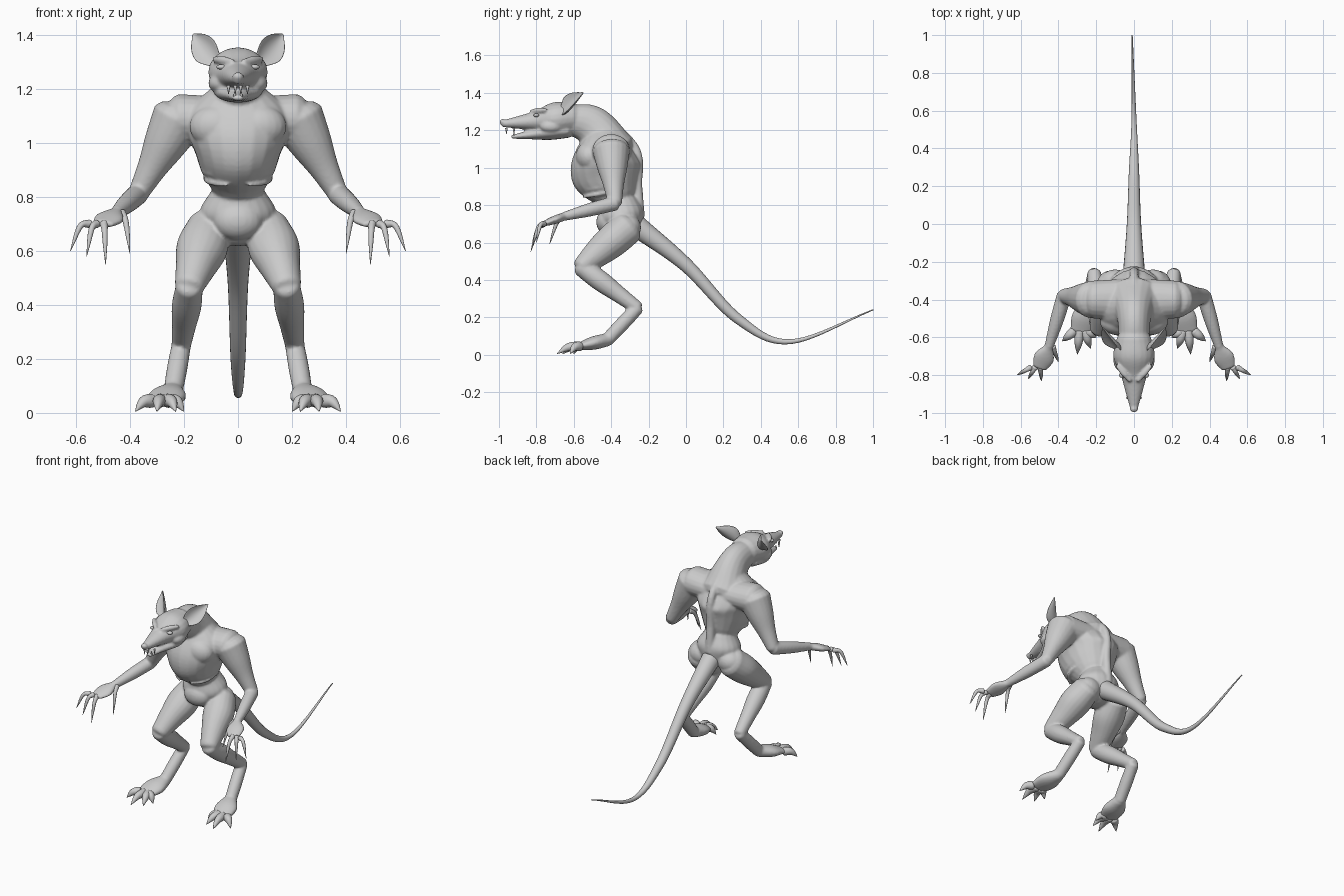
import bpy, bmesh, math
from mathutils import Vector, Matrix

if "Cube" in bpy.data.objects:
    bpy.data.objects.remove(bpy.data.objects["Cube"], do_unlink=True)

hide = bpy.data.materials.new("grey_hide")
hide.use_nodes = True
hide.diffuse_color = (.6, .6, .6, 1)
hide.node_tree.nodes["Principled BSDF"].inputs["Base Color"].default_value = hide.diffuse_color

X, Y, Z = Vector((1, 0, 0)), Vector((0, 1, 0)), Vector((0, 0, 1))
MIDDLE, BOTH = (1,), (1, -1)


def sample(values, t):
    """Value at t from zero to one on a smooth curve through evenly spaced values."""
    padded = [values[0] * 2 - values[1], *values, values[-1] * 2 - values[-2]]
    spans = len(values) - 1
    i = min(int(max(t, 0) * spans), spans - 1)
    before, start, end, after = padded[i:i + 4]
    f = t * spans - i
    slope = end - before
    curve = before * 2 - start * 5 + end * 4 - after
    twist = start * 3 - before - end * 3 + after
    return start + (slope * f + curve * f * f + twist * f ** 3) / 2


def skin(bm, joints, widths, depths=None, ref=X, sides=BOTH, segments=20, steps=20, curl=0):
    """Skin a round-ended elliptical limb over joints; curl bends its section to a crescent."""
    joints = [Vector(joint) for joint in joints]
    depths = depths or widths
    cap = [(math.sin(angle), math.cos(angle)) for angle in (.1, .5, 1)]
    frames = [(0, shrink, -push) for shrink, push in cap]
    frames += [(k / steps, 1, 0) for k in range(steps + 1)]
    frames += [(1, shrink, push) for shrink, push in reversed(cap)]
    for side in sides:
        rings = []
        for t, shrink, push in frames:
            along = (sample(joints, t + .01) - sample(joints, t - .01)).normalized()
            u = (ref - along * ref.dot(along)).normalized()
            v = along.cross(u)
            width, depth = sample(widths, t), sample(depths, t)
            centre = sample(joints, t) + along * push * min(width, depth) / 2
            ring = []
            for k in range(segments):
                angle = math.tau * k / segments
                c, s = math.cos(angle), math.sin(angle)
                co = centre + (u * width * c + v * (depth * s + curl * width * c * c)) * shrink
                ring.append(bm.verts.new((co.x * side, co.y, co.z)))
            rings.append(ring)
        for low, high in zip(rings, rings[1:]):
            for k in range(segments):
                n = (k + 1) % segments
                bm.faces.new((low[k], low[n], high[n], high[k]))
        bm.faces.new(rings[0])
        bm.faces.new(rings[-1])


def blob(bm, centre, size, sides=BOTH):
    """Ellipsoid muscle or organ."""
    for side in sides:
        place = Matrix.Translation((centre[0] * side, centre[1], centre[2]))
        bmesh.ops.create_uvsphere(bm, u_segments=20, v_segments=12, radius=1,
                                  matrix=place @ Matrix.Diagonal((*size, 1)))


def digit(bm, root, tip, lift, widths):
    """Arched finger or toe that tapers into a claw, fanned out from its root."""
    tip = Vector(tip)
    start = root + X * (tip.x - root.x) * .4
    skin(bm, [start, start.lerp(tip, .5) + Z * lift, tip], widths, segments=12)


def finish(bm, name, fuse=False):
    """Turn the mesh into a smooth object, optionally fusing overlapping parts."""
    bmesh.ops.recalc_face_normals(bm, faces=bm.faces)
    mesh = bpy.data.meshes.new(name)
    bm.to_mesh(mesh)
    bm.free()
    mesh.shade_smooth()
    mesh.materials.append(hide)
    obj = bpy.data.objects.new(name, mesh)
    bpy.context.collection.objects.link(obj)
    if fuse:
        remesh = obj.modifiers.new("fuse", "REMESH")
        remesh.mode = "VOXEL"
        remesh.voxel_size = .007
        remesh.use_smooth_shade = True
        relax = obj.modifiers.new("relax", "SMOOTH")
        relax.factor = .5
        relax.iterations = 5


# Joints of the left side
shoulder, elbow = Vector((.22, -.4, 1.09)), Vector((.37, -.38, .81))
wrist, knuckles = Vector((.45, -.65, .74)), Vector((.5, -.76, .7))
hip, knee = Vector((.11, -.31, .68)), Vector((.18, -.56, .47))
hock, heel = Vector((.21, -.26, .25)), Vector((.24, -.42, .08))
ball = Vector((.28, -.57, .045))

# Pelvis, rib cage and neck
body = bmesh.new()
skin(body, [(0, -.33, .67), (0, -.36, .82)], (.1, .14, .1), (.1, .12, .1), sides=MIDDLE)
skin(body, [(0, -.38, .85), (0, -.43, 1), (0, -.44, 1.2)],
     (.11, .14, .16, .19, .19, .1), (.12, .16, .19, .18, .14, .09), sides=MIDDLE)
skin(body, [(0, -.62, 1.26), (0, -.5, 1.22), (0, -.38, 1.08)],
     (.08, .09, .14), (.08, .11, .12), sides=MIDDLE)
blob(body, (.08, -.52, 1.06), (.1, .07, .08))
blob(body, (0, -.42, .71), (.09, .06, .07), MIDDLE)

# Ribs wrap around the cage, spine runs down the back
for row in range(5):
    width, height = .12 + row * .01, .87 + row * .035
    turns = [math.radians(angle) for angle in (20, 50, 80, 110)]
    skin(body, [(width * math.sin(turn), -.41 - (width + .03) * math.cos(turn),
                 height - .03 * math.cos(turn)) for turn in turns],
         (.005, .012, .005), ref=Z, segments=10)
skin(body, [(0, -.45, 1.28), (0, -.27, 1.1), (0, -.26, .9), (0, -.25, .74)],
     (.02, .03), sides=MIDDLE)

# Arms
skin(body, [shoulder - X * .17, shoulder], (.11, .1), (.08, .09), ref=Y)
skin(body, [shoulder, elbow], (.1, .08, .055, .038), ref=Y)
skin(body, [elbow, wrist], (.04, .036, .024))
skin(body, [wrist, knuckles], (.024, .055, .04), (.022, .022, .014))

# Legs
skin(body, [hip, knee], (.08, .095, .075, .055), (.09, .09, .075, .05))
skin(body, [knee, hock], (.05, .055, .045, .036))
skin(body, [hock, heel], (.036, .038, .036))
skin(body, [heel, ball], (.04, .07, .06), (.035, .036, .02))
blob(body, hip - X * .01, (.08, .07, .07))

# Skull with muzzle, lower jaw, nose, cheeks and brows
skin(body, [(0, -.98, 1.235), (0, -.8, 1.25), (0, -.6, 1.27)],
     (.02, .045, .07, .11, .09), (.018, .035, .055, .09, .08), sides=MIDDLE)
skin(body, [(0, -.93, 1.165), (0, -.63, 1.2)],
     (.02, .05, .09, .08), (.01, .025, .04, .04), sides=MIDDLE)
blob(body, (0, -.98, 1.245), (.022, .018, .016), MIDDLE)
blob(body, (.07, -.72, 1.22), (.04, .06, .035))
skin(body, [(.02, -.83, 1.3), (.09, -.75, 1.31)], (.01, .016, .01), ref=Z)
finish(body, "body", fuse=True)

# Cupped ears
ears = bmesh.new()
skin(ears, [(.07, -.66, 1.29), (.165, -.55, 1.4)], (.02, .05, .04, .004), (.012, .007, .003),
     ref=Vector((-.7, -.2, .7)), curl=.6)
finish(ears, "ears")

# Eyes
eyes = bmesh.new()
blob(eyes, (.06, -.8, 1.28), (.02, .015, .01))
finish(eyes, "eyes")

# Upper fangs point down, lower teeth point up
teeth = bmesh.new()
for x, y, root, length in ((.01, -.96, 1.21, -.03), (.035, -.92, 1.21, -.03), (.012, -.92, 1.17, .02)):
    gum = Vector((x, y, root))
    skin(teeth, [gum, gum + Z * length], (.007, .001), segments=8, steps=2)
finish(teeth, "teeth")

# Clawed fingers, the thumb springing from the wrist
fingers = bmesh.new()
for root, tip in ((knuckles, (.62, -.8, .6)), (knuckles, (.56, -.82, .58)),
                  (knuckles, (.49, -.83, .55)), (wrist, (.4, -.73, .59))):
    digit(fingers, root, tip, .04, (.016, .012, .009, .001))
finish(fingers, "fingers")

# Clawed toes
toes = bmesh.new()
for x, y in ((.38, -.62), (.3, -.69), (.23, -.66), (.2, -.6)):
    digit(toes, ball, (x, y, .005), .015, (.026, .024, .016, .001))
finish(toes, "toes")

# Long tail sweeping down and curling up at the tip
tail = bmesh.new()
skin(tail, [(0, -.28, .7), (0, 0, .48), (0, .28, .19), (0, .56, .07), (-.01, 1, .24)],
     (.06, .038, .027, .013, .003), sides=MIDDLE, steps=40)
finish(tail, "tail")
